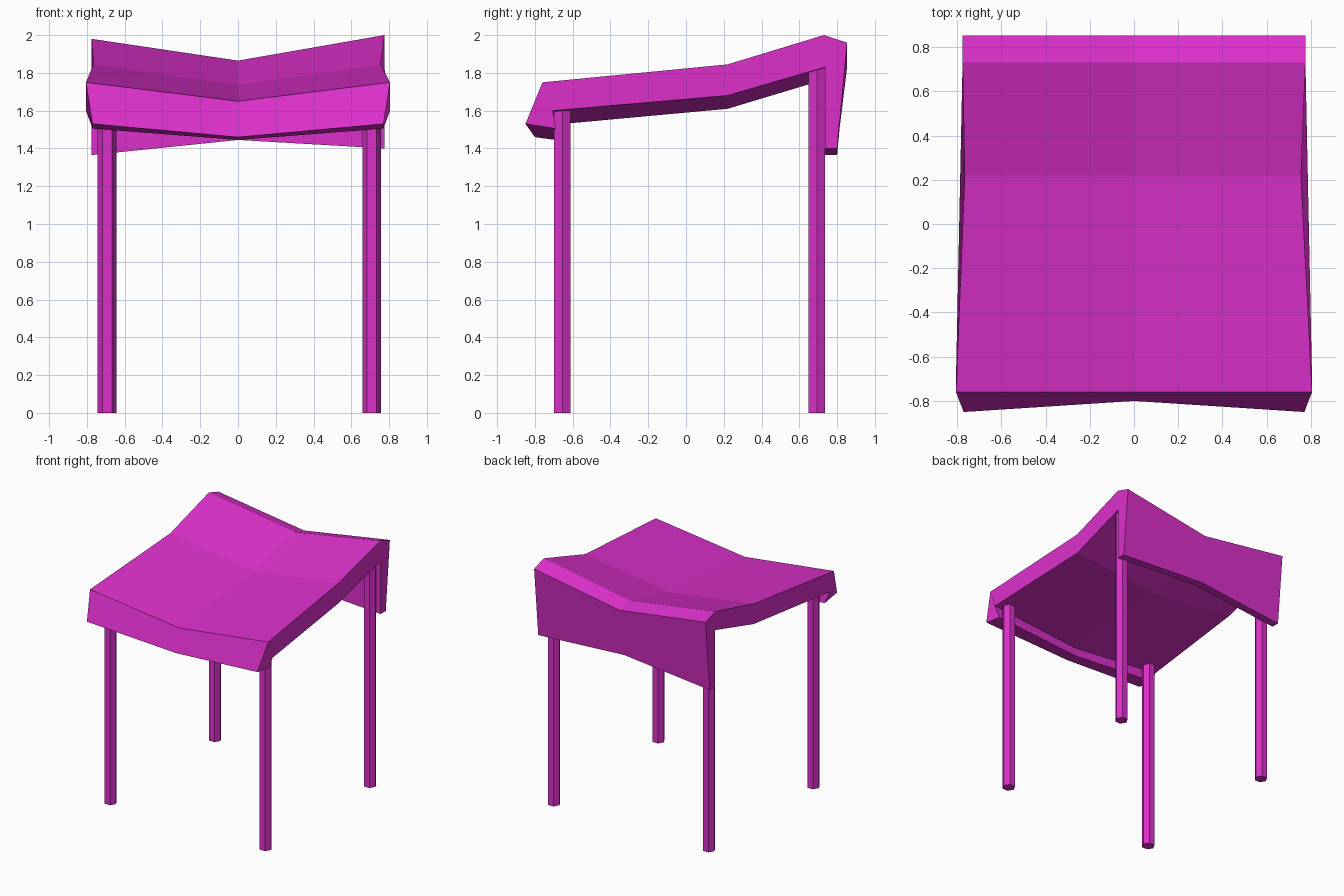
import bpy, bmesh

if "Cube" in bpy.data.objects:
    bpy.data.objects.remove(bpy.data.objects["Cube"])

mat = bpy.data.materials.new("magenta")
mat.diffuse_color = (0.72, 0.03, 0.6, 1)
mat.use_nodes = True
mat.node_tree.nodes["Principled BSDF"].inputs["Base Color"].default_value = mat.diffuse_color


def finish(bm, name):
    bmesh.ops.recalc_face_normals(bm, faces=bm.faces)
    mesh = bpy.data.meshes.new(name)
    bm.to_mesh(mesh)
    bm.free()
    mesh.materials.append(mat)
    obj = bpy.data.objects.new(name, mesh)
    bpy.context.collection.objects.link(obj)
    return obj


# Seat: closed side profile (half width, y, z) lofted left - middle - right
edge = [(0.805, -0.76, 1.75), (0.765, 0.22, 1.845), (0.775, 0.73, 2.0),
        (0.775, 0.853, 1.96), (0.775, 0.80, 1.40), (0.775, 0.735, 1.40),
        (0.775, 0.735, 1.83), (0.765, 0.22, 1.68), (0.805, -0.705, 1.60),
        (0.77, -0.69, 1.505), (0.77, -0.85, 1.53)]
middle = [(-0.76, 1.65), (0.22, 1.735), (0.73, 1.865), (0.853, 1.83),
          (0.80, 1.445), (0.735, 1.445), (0.735, 1.765), (0.22, 1.61),
          (-0.705, 1.525), (-0.69, 1.445), (-0.80, 1.46)]
left_drop = {2: 0.02, 3: 0.02, 4: 0.035, 5: 0.035}

bm = bmesh.new()
left = [bm.verts.new((-x, y, z - left_drop.get(i, 0)))
        for i, (x, y, z) in enumerate(edge)]
mid = [bm.verts.new((0, y, z)) for y, z in middle]
right = [bm.verts.new(p) for p in edge]
right[1].co.x = right[7].co.x = 0.755
n = len(edge)
for a, b in ((left, mid), (mid, right)):
    for i in range(n):
        j = (i + 1) % n
        bm.faces.new((a[i], a[j], b[j], b[i]))
bm.faces.new(left)
bm.faces.new(right[::-1])
finish(bm, "seat")


# Legs: six-sided posts reaching just into the seat underside
def leg(name, x, y, height):
    bpy.ops.mesh.primitive_cylinder_add(vertices=6, radius=0.05, depth=height,
                                        location=(x, y, height / 2),
                                        rotation=(0, 0, 0.5235988))
    obj = bpy.context.object
    obj.name = name
    obj.data.materials.append(mat)


for side, x in (("left", -0.693), ("right", 0.708)):
    leg("front_leg_" + side, x, -0.655, 1.62)
    leg("back_leg_" + side, x, 0.693, 1.83)
